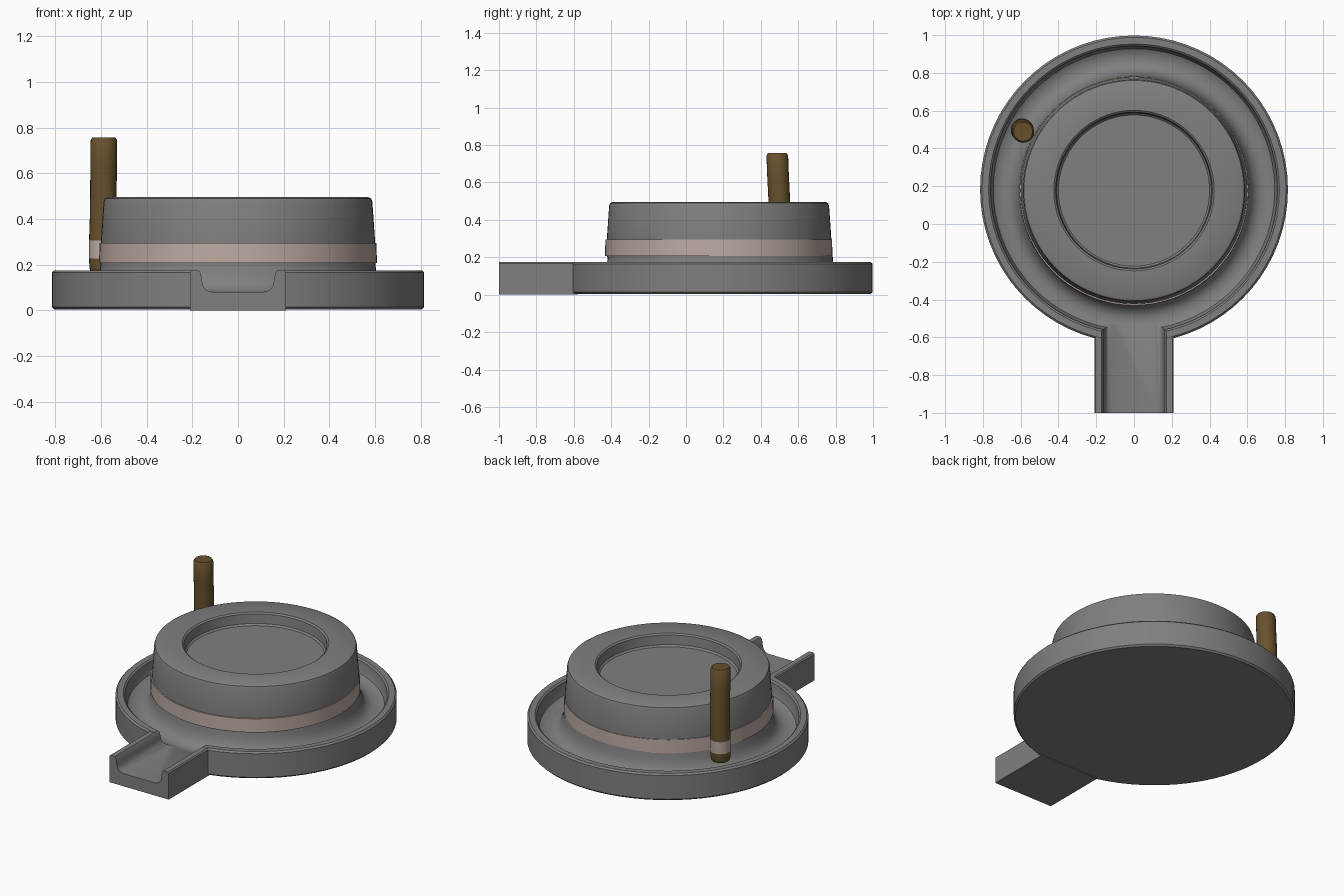
import bpy, bmesh, math

if "Cube" in bpy.data.objects:
    bpy.data.objects.remove(bpy.data.objects["Cube"])

def material(name, rgb):
    m = bpy.data.materials.new(name)
    m.diffuse_color = (*rgb, 1)
    m.use_nodes = True
    m.node_tree.nodes["Principled BSDF"].inputs["Base Color"].default_value = m.diffuse_color
    return m

STONE = material("grey stone", (0.215, 0.215, 0.215))
PALE = material("pale pink band", (0.50, 0.405, 0.365))
WOOD = material("brown wood", (0.14, 0.083, 0.027))

def finish(name, bm, *mats):
    bmesh.ops.recalc_face_normals(bm, faces=bm.faces)
    me = bpy.data.meshes.new(name)
    bm.to_mesh(me)
    bm.free()
    ob = bpy.data.objects.new(name, me)
    bpy.context.collection.objects.link(ob)
    for m in mats:
        me.materials.append(m)
    return ob

def smooth(ob, angle=35):
    bpy.ops.object.select_all(action='DESELECT')
    ob.select_set(True)
    bpy.context.view_layer.objects.active = ob
    bpy.ops.object.shade_smooth_by_angle(angle=math.radians(angle))

def rings(name, sections, mats, n=72, closed=False):
    """Skin circles given as (radius, z, x, y); cap the ends unless closed."""
    bm = bmesh.new()
    loops = [[bm.verts.new((x + r * math.cos(2 * math.pi * i / n),
                            y + r * math.sin(2 * math.pi * i / n), z)) for i in range(n)]
             for r, z, x, y in sections]
    pairs = list(zip(loops, loops[1:])) + ([(loops[-1], loops[0])] if closed else [])
    for a, b in pairs:
        for i in range(n):
            j = (i + 1) % n
            bm.faces.new((a[i], a[j], b[j], b[i]))
    if not closed:
        bm.faces.new(loops[0])
        bm.faces.new(loops[-1])
    return finish(name, bm, *mats)

def lathe(name, profile, y, mat, closed=False):
    return rings(name, [(r, z, 0, y) for r, z in profile], [mat], closed=closed)

def prism(name, outline, y0, y1, mat):
    """Extrude an x-z outline along y."""
    bm = bmesh.new()
    f = bm.faces.new([bm.verts.new((x, y0, z)) for x, z in outline])
    ext = bmesh.ops.extrude_face_region(bm, geom=[f])["geom"]
    for v in ext:
        if isinstance(v, bmesh.types.BMVert):
            v.co.y = y1
    return finish(name, bm, mat)

def boolean(target, tool, op):
    bpy.context.view_layer.objects.active = target
    mod = target.modifiers.new("cut", 'BOOLEAN')
    mod.operation, mod.object, mod.solver = op, tool, 'EXACT'
    bpy.ops.object.modifier_apply(modifier=mod.name)
    bpy.data.objects.remove(tool)

# Round base with a trough around the lower stone
base = lathe("trough_base", [
    (0.805, 0.004), (0.815, 0.014), (0.815, 0.165), (0.805, 0.175), (0.770, 0.175),
    (0.760, 0.166), (0.755, 0.120), (0.745, 0.095), (0.720, 0.080), (0.675, 0.080),
    (0.645, 0.092), (0.622, 0.120), (0.606, 0.160), (0.600, 0.215)], 0.183, STONE)

# Pouring spout with an open rounded channel
spout = prism("spout", [(-0.21, 0.0), (0.21, 0.0), (0.21, 0.167), (0.203, 0.174),
                        (-0.203, 0.174), (-0.21, 0.167)], -1.0, -0.58, STONE)
boolean(base, spout, 'UNION')
half = [(0.115, 0.081), (0.138, 0.088), (0.152, 0.105), (0.158, 0.13),
        (0.162, 0.16), (0.172, 0.176), (0.172, 0.3)]
channel = prism("channel_cutter", half + [(-x, z) for x, z in reversed(half)],
                -1.1, -0.53, STONE)
boolean(base, channel, 'DIFFERENCE')
smooth(base)

# Upper millstone with a shallow dished top
smooth(lathe("upper_millstone", [
    (0.598, 0.20), (0.600, 0.30), (0.588, 0.475), (0.583, 0.489), (0.570, 0.496),
    (0.425, 0.496), (0.415, 0.488), (0.410, 0.430), (0.400, 0.420)], 0.177, STONE))

# Pale band around the millstone
smooth(lathe("millstone_band", [
    (0.59, 0.208), (0.608, 0.208), (0.606, 0.294), (0.59, 0.294)], 0.175, PALE, closed=True))

# Slightly bent wooden handle with a pale ring near its foot
handle = rings("handle", [
    (0.035, 0.160, -0.592, 0.497), (0.052, 0.168, -0.592, 0.497), (0.058, 0.185, -0.592, 0.497),
    (0.060, 0.228, -0.592, 0.497), (0.060, 0.305, -0.592, 0.499), (0.058, 0.420, -0.590, 0.500),
    (0.058, 0.520, -0.589, 0.498), (0.058, 0.640, -0.588, 0.492), (0.058, 0.745, -0.587, 0.488),
    (0.050, 0.757, -0.587, 0.488)], [WOOD, PALE], n=24)
for p in handle.data.polygons:
    p.material_index = int(0.228 < p.center.z < 0.305)
smooth(handle, 50)
